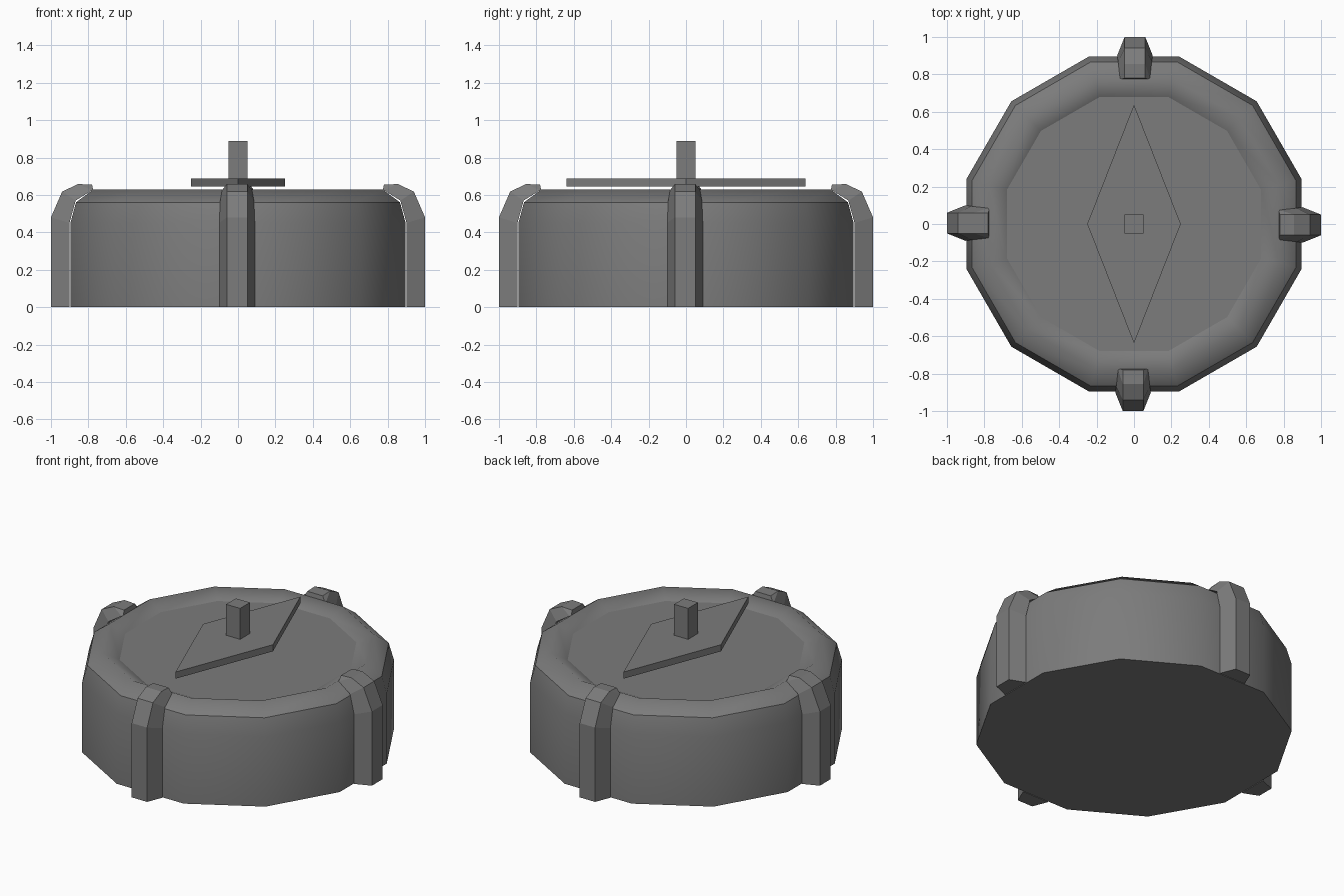
import bpy, bmesh
from math import cos, sin, pi, radians
from mathutils import Matrix

if "Cube" in bpy.data.objects:
    bpy.data.objects.remove(bpy.data.objects["Cube"])

# Dark grey finish shared by all parts
dark = bpy.data.materials.new("dark_grey")
dark.diffuse_color = (0.2, 0.2, 0.2, 1)
dark.use_nodes = True
dark.node_tree.nodes["Principled BSDF"].inputs["Base Color"].default_value = dark.diffuse_color


def finish(bm, name):
    bmesh.ops.recalc_face_normals(bm, faces=bm.faces[:])
    me = bpy.data.meshes.new(name)
    bm.to_mesh(me)
    bm.free()
    me.materials.append(dark)
    ob = bpy.data.objects.new(name, me)
    bpy.context.collection.objects.link(ob)
    return ob


def loft(bm, rings, smooth=False):
    # bridge closed rings of equal length and cap both ends
    rows = [[bm.verts.new(p) for p in r] for r in rings]
    n = len(rows[0])
    for a, b in zip(rows, rows[1:]):
        for i in range(n):
            j = (i + 1) % n
            bm.faces.new((a[i], a[j], b[j], b[i])).smooth = smooth
    bm.faces.new(rows[0])
    bm.faces.new(rows[-1])
    return rows


def ring(apothem, z, n=12):
    r = apothem / cos(pi / n)
    return [(r * cos((2 * i + 1) * pi / n), r * sin((2 * i + 1) * pi / n), z)
            for i in range(n)]


# Twelve-sided body with rounded lip and recessed top (apothem, height)
profile = [(0.896, 0), (0.896, 0.45), (0.866, 0.56), (0.775, 0.628), (0.68, 0.58)]
bm = bmesh.new()
rows = loft(bm, [ring(a, z) for a, z in profile], smooth=True)
for row in (rows[0], rows[2]):
    for i, v in enumerate(row):
        bm.edges.get((v, row[(i + 1) % 12])).smooth = False
finish(bm, "body")

# Four clamp ribs: sections as (inner x, inner z, outer x, outer z, inner half width)
sections = [(0.901, 0, 1.0, 0, 0.095),
            (0.901, 0.45, 1.0, 0.48, 0.095),
            (0.868, 0.57, 0.94, 0.618, 0.09),
            (0.78, 0.625, 0.855, 0.658, 0.08),
            (0.775, 0.628, 0.78, 0.655, 0.07)]
for k, name in enumerate(("right", "back", "left", "front")):
    bm = bmesh.new()
    c, w = -0.005, 0.055
    loft(bm, [[(xi, c - h, zi), (xo, c - w, zo), (xo, c + w, zo), (xi, c + h, zi)]
              for xi, zi, xo, zo, h in sections])
    bmesh.ops.rotate(bm, verts=bm.verts[:], cent=(0, 0, 0),
                     matrix=Matrix.Rotation(radians(90 * k), 3, 'Z'))
    finish(bm, name + "_rib")


def prism(name, pts, z0, z1):
    bm = bmesh.new()
    loft(bm, [[(x, y, z) for x, y in pts] for z in (z0, z1)])
    finish(bm, name)


# Diamond plate and centre pin
prism("diamond_plate", [(0.25, 0), (0, 0.638), (-0.25, 0), (0, -0.638)], 0.645, 0.688)
prism("centre_pin", [(0.05, -0.05), (0.05, 0.05), (-0.05, 0.05), (-0.05, -0.05)], 0.575, 0.888)
